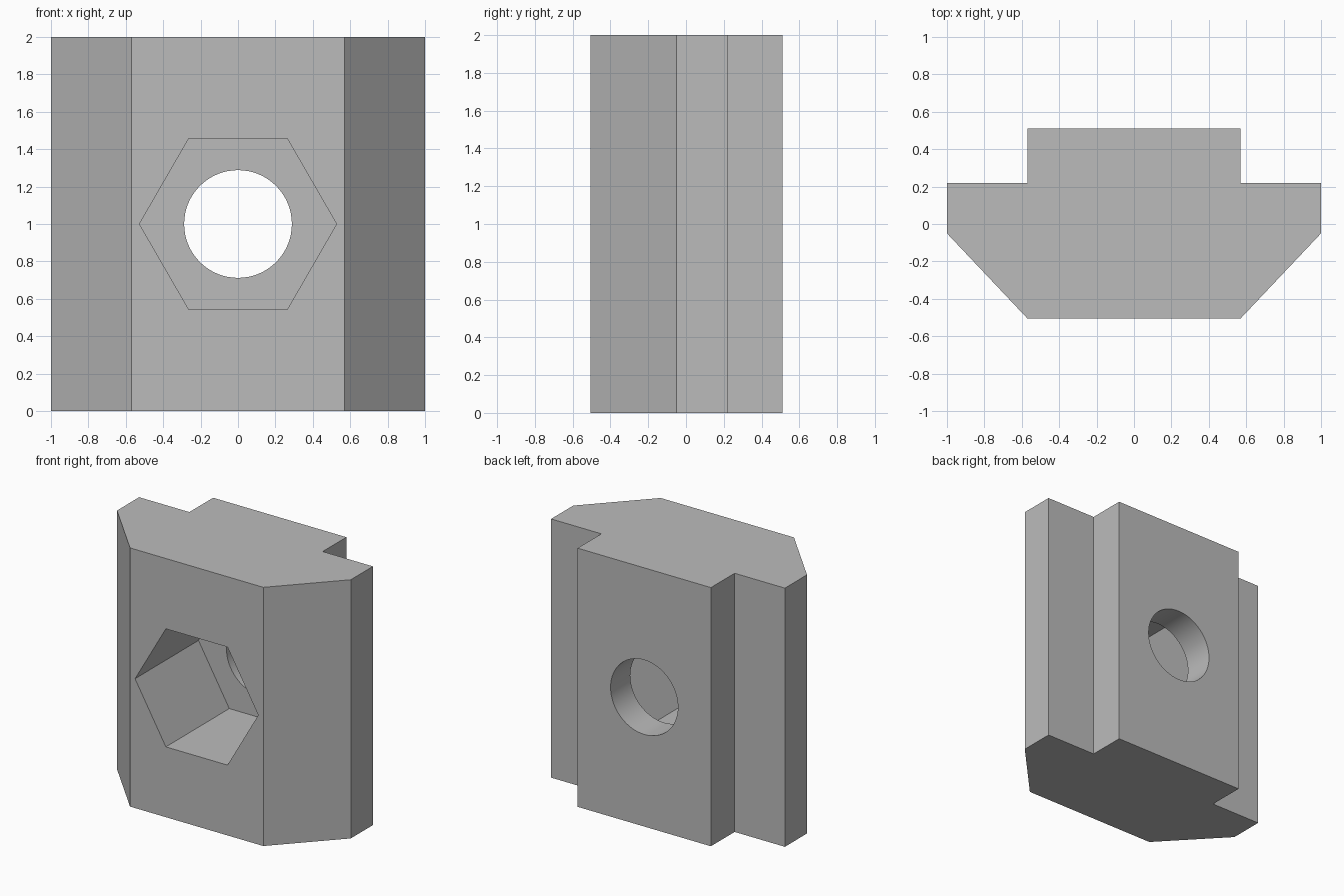
import bpy, bmesh, math
from mathutils import Matrix, Vector

cube = bpy.data.objects.get("Cube")
if cube:
    bpy.data.objects.remove(cube, do_unlink=True)

grey = bpy.data.materials.new("plain grey")
grey.use_nodes = True
colour = (0.5, 0.5, 0.5, 1)
grey.diffuse_color = colour
grey.node_tree.nodes["Principled BSDF"].inputs["Base Color"].default_value = colour

BACK, FRONT, HEIGHT = 0.51, -0.505, 2.0
POCKET_FLOOR = 0.27


def add_object(name, bm):
    bmesh.ops.recalc_face_normals(bm, faces=bm.faces)
    mesh = bpy.data.meshes.new(name)
    bm.to_mesh(mesh)
    bm.free()
    mesh.materials.append(grey)
    obj = bpy.data.objects.new(name, mesh)
    bpy.context.collection.objects.link(obj)
    return obj


def prism_cutter(name, sides, radius, y0, y1):
    """Prism along y through the middle of the block, with a corner on +x."""
    bm = bmesh.new()
    points = [(radius * math.cos(a), radius * math.sin(a))
              for a in (math.tau * i / sides for i in range(sides))]
    face = bm.faces.new([bm.verts.new((x, y0, HEIGHT / 2 + z)) for x, z in points])
    side = bmesh.ops.extrude_face_region(bm, geom=[face])["geom"]
    bmesh.ops.translate(bm, vec=(0, y1 - y0, 0),
                        verts=[v for v in side if isinstance(v, bmesh.types.BMVert)])
    obj = add_object(name, bm)
    obj.hide_render = True
    obj.display_type = 'WIRE'
    return obj


# T-shaped block: mirrored half profile, extruded upward
half = [(0.57, FRONT), (1.0, -0.05), (1.0, 0.22), (0.57, 0.22), (0.57, BACK)]
outline = half + [(-x, y) for x, y in reversed(half)]
bm = bmesh.new()
base = bm.faces.new([bm.verts.new((x, y, 0)) for x, y in outline])
top = bmesh.ops.extrude_face_region(bm, geom=[base])["geom"]
bmesh.ops.translate(bm, vec=(0, 0, HEIGHT),
                    verts=[v for v in top if isinstance(v, bmesh.types.BMVert)])
block = add_object("slot_nut_block", bm)

# Hexagonal pocket in front, round hole through to the back
cutters = [prism_cutter("hex_pocket_cutter", 6, 0.527, FRONT - 0.2, POCKET_FLOOR),
           prism_cutter("round_hole_cutter", 64, 0.288, 0, BACK + 0.2)]
bpy.ops.object.select_all(action='DESELECT')
block.select_set(True)
bpy.context.view_layer.objects.active = block
for cutter in cutters:
    mod = block.modifiers.new(cutter.name, 'BOOLEAN')
    mod.operation = 'DIFFERENCE'
    mod.solver = 'EXACT'
    mod.object = cutter
    bpy.ops.object.modifier_apply(modifier=mod.name)
    bpy.data.objects.remove(cutter, do_unlink=True)

bpy.ops.object.shade_smooth_by_angle(angle=math.radians(30))
